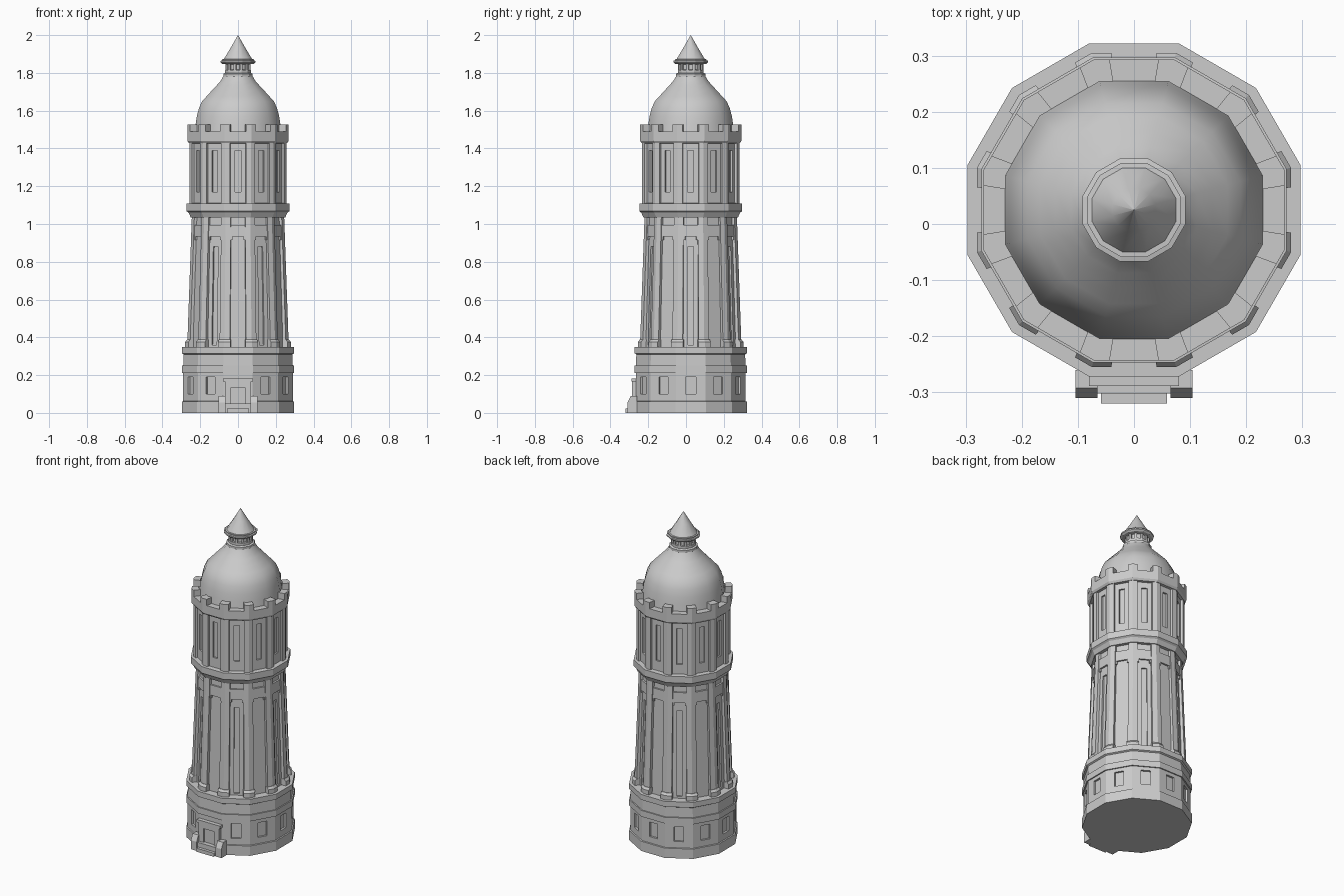
import bpy, bmesh, math
from mathutils import Vector

if "Cube" in bpy.data.objects:
    bpy.data.objects.remove(bpy.data.objects["Cube"])

CY = 0.025                      # tower axis sits slightly behind the origin
N = 12
STEP = 2 * math.pi / N

stone = bpy.data.materials.new("grey_stone")
stone.diffuse_color = (0.6, 0.6, 0.6, 1)
stone.use_nodes = True
stone.node_tree.nodes["Principled BSDF"].inputs["Base Color"].default_value = stone.diffuse_color


def finish(bm, name, smooth=False):
    bmesh.ops.remove_doubles(bm, verts=bm.verts, dist=1e-5)
    bmesh.ops.recalc_face_normals(bm, faces=bm.faces)
    me = bpy.data.meshes.new(name)
    bm.to_mesh(me)
    bm.free()
    me.materials.append(stone)
    for p in me.polygons:
        p.use_smooth = smooth
    ob = bpy.data.objects.new(name, me)
    bpy.context.collection.objects.link(ob)
    return ob


def polar(apothem, ang, z):
    """Point on a 12-gon of the given apothem; angle 0 is the front face."""
    off = ang - round(ang / STEP) * STEP
    r = apothem / math.cos(off)
    return Vector((r * math.sin(ang), CY - r * math.cos(ang), z))


def rings(name, profile, smooth=False, caps=True):
    """Twelve-sided turned body from (apothem, z) pairs."""
    bm = bmesh.new()
    rows = [[bm.verts.new(polar(a, (i + 0.5) * STEP, z)) for i in range(N)] for a, z in profile]
    for lo, hi in zip(rows, rows[1:]):
        for i in range(N):
            j = (i + 1) % N
            bm.faces.new((lo[i], lo[j], hi[j], hi[i]))
    if caps:
        bm.faces.new(rows[0])
        bm.faces.new(rows[-1])
    return finish(bm, name, smooth)


def wall(name, a0, z0, a1, z1, hw, zb, zt, depth, has_window):
    """Twelve-sided wall with recessed windows on chosen faces."""
    bm = bmesh.new()
    for k in range(N):
        ang = k * STEP
        out = Vector((math.sin(ang), -math.cos(ang), 0))
        side = Vector((math.cos(ang), math.sin(ang), 0))

        def pt(s, z, d=0.0):
            a = a0 + (a1 - a0) * (z - z0) / (z1 - z0)
            return bm.verts.new(out * (a - d) + side * s + Vector((0, CY, z)))
        t = math.tan(STEP / 2)
        outer = [pt(-a0 * t, z0), pt(a0 * t, z0), pt(a1 * t, z1), pt(-a1 * t, z1)]
        if not has_window(k):
            bm.faces.new(outer)
            continue
        rect = [(-hw, zb), (hw, zb), (hw, zt), (-hw, zt)]
        rim = [pt(s, z) for s, z in rect]
        deep = [pt(s, z, depth) for s, z in rect]
        for i in range(4):
            j = (i + 1) % 4
            bm.faces.new((outer[i], outer[j], rim[j], rim[i]))
            bm.faces.new((rim[i], rim[j], deep[j], deep[i]))
        bm.faces.new(deep)
    return finish(bm, name)


def corner_pieces(name, d, levels):
    """Bent blocks around all corners; levels are (z, outer apothem, inner apothem)."""
    bm = bmesh.new()
    d = math.radians(d)
    for k in range(N):
        c = (k + 0.5) * STEP
        rows = []
        for z, ao, ai in levels:
            pts = [polar(ao, c + s * d, z) for s in (-1, 0, 1)]
            pts += [polar(ai, c + s * d, z) for s in (1, 0, -1)]
            rows.append([bm.verts.new(p) for p in pts])
        for lo, hi in zip(rows, rows[1:]):
            for i in range(6):
                j = (i + 1) % 6
                bm.faces.new((lo[i], lo[j], hi[j], hi[i]))
        bm.faces.new(rows[0])
        bm.faces.new(rows[-1])
    return finish(bm, name)


def box(name, x0, x1, y0, y1, z0, z1):
    return side_profile(name, x0, x1, [(y0, z0), (y1, z0), (y1, z1), (y0, z1)])


def side_profile(name, x0, x1, pts):
    bm = bmesh.new()
    a = [bm.verts.new((x0, y, z)) for y, z in pts]
    b = [bm.verts.new((x1, y, z)) for y, z in pts]
    bm.faces.new(a)
    bm.faces.new(b)
    for i in range(len(pts)):
        j = (i + 1) % len(pts)
        bm.faces.new((a[i], a[j], b[j], b[i]))
    return finish(bm, name)


# Base: plinth, windowed storey, two mouldings
rings("plinth", [(0.297, 0), (0.297, 0.06), (0.28, 0.064)])
wall("base_wall", 0.29, 0.06, 0.29, 0.215, 0.027, 0.1, 0.19, 0.012, lambda k: k != 0)
rings("base_moulding", [(0.285, 0.212), (0.297, 0.212), (0.297, 0.25), (0.29, 0.25),
                        (0.288, 0.31), (0.297, 0.315), (0.297, 0.348), (0.2, 0.35)])

# Main shaft: tapering wall, slit windows on every other face, corner columns
wall("shaft_wall", 0.252, 0.345, 0.23, 1.05, 0.015, 0.36, 0.88, 0.01, lambda k: k % 2 == 1)
corner_pieces("shaft_columns", 6, [(0.345, 0.269, 0.24), (0.94, 0.248, 0.22), (1.05, 0.244, 0.22)])
corner_pieces("column_feet", 6.8, [(0.345, 0.28, 0.24), (0.375, 0.28, 0.24), (0.388, 0.27, 0.24)])
corner_pieces("column_brackets", 8, [(0.915, 0.243, 0.22), (0.935, 0.243, 0.22)])
rings("shaft_lintel", [(0.22, 0.933), (0.244, 0.933), (0.242, 0.995), (0.22, 0.995)])

# Middle cornice
rings("middle_cornice", [(0.22, 1.035), (0.25, 1.035), (0.262, 1.06), (0.272, 1.068),
                         (0.272, 1.108), (0.23, 1.112)])

# Upper storey
wall("upper_wall", 0.245, 1.1, 0.245, 1.44, 0.016, 1.17, 1.39, 0.01, lambda k: True)
corner_pieces("upper_columns", 5.5, [(1.1, 0.257, 0.235), (1.44, 0.257, 0.235)])

# Crown and battlements
rings("crown_cornice", [(0.235, 1.425), (0.26, 1.428), (0.268, 1.44), (0.268, 1.49), (0.2, 1.49)])
corner_pieces("battlements", 5.8, [(1.485, 0.268, 0.229), (1.528, 0.268, 0.229)])

# Dome
rings("dome", [(0.23, 1.488), (0.224, 1.53), (0.218, 1.57), (0.207, 1.613), (0.19, 1.65),
               (0.167, 1.675), (0.14, 1.705), (0.112, 1.735), (0.092, 1.758),
               (0.076, 1.785)], smooth=True, caps=False)

# Lantern and spire
rings("lantern_base", [(0.06, 1.775), (0.078, 1.78), (0.078, 1.795), (0.068, 1.8),
                       (0.068, 1.815), (0.05, 1.818)])
rings("lantern_core", [(0.058, 1.81), (0.058, 1.855)])
corner_pieces("lantern_posts", 6, [(1.81, 0.067, 0.05), (1.855, 0.067, 0.05)])
rings("lantern_cornice", [(0.06, 1.845), (0.083, 1.848), (0.092, 1.856), (0.092, 1.864),
                          (0.084, 1.866), (0.084, 1.872), (0.07, 1.873)])
rings("spire", [(0.076, 1.871), (0.038, 1.934), (0.0004, 2.0)], smooth=True, caps=False)

# Entrance: door frame, door, cornice, steps and sloped side walls
for s in (-1, 1):
    x0, x1 = sorted((s * 0.036, s * 0.07))
    box("door_jamb", x0, x1, -0.285, -0.25, 0, 0.165)
    x0, x1 = sorted((s * 0.065, s * 0.104))
    side_profile("stair_side_wall", x0, x1, [(-0.26, 0), (-0.31, 0), (-0.31, 0.055),
                                            (-0.292, 0.09), (-0.26, 0.09)])
box("door_lintel", -0.07, 0.07, -0.285, -0.25, 0.135, 0.168)
box("door_cornice", -0.08, 0.08, -0.289, -0.25, 0.165, 0.182)
box("door", -0.037, 0.037, -0.275, -0.25, 0.04, 0.137)
box("lower_step", -0.059, 0.059, -0.32, -0.26, 0, 0.022)
box("upper_step", -0.067, 0.067, -0.302, -0.26, 0, 0.05)
